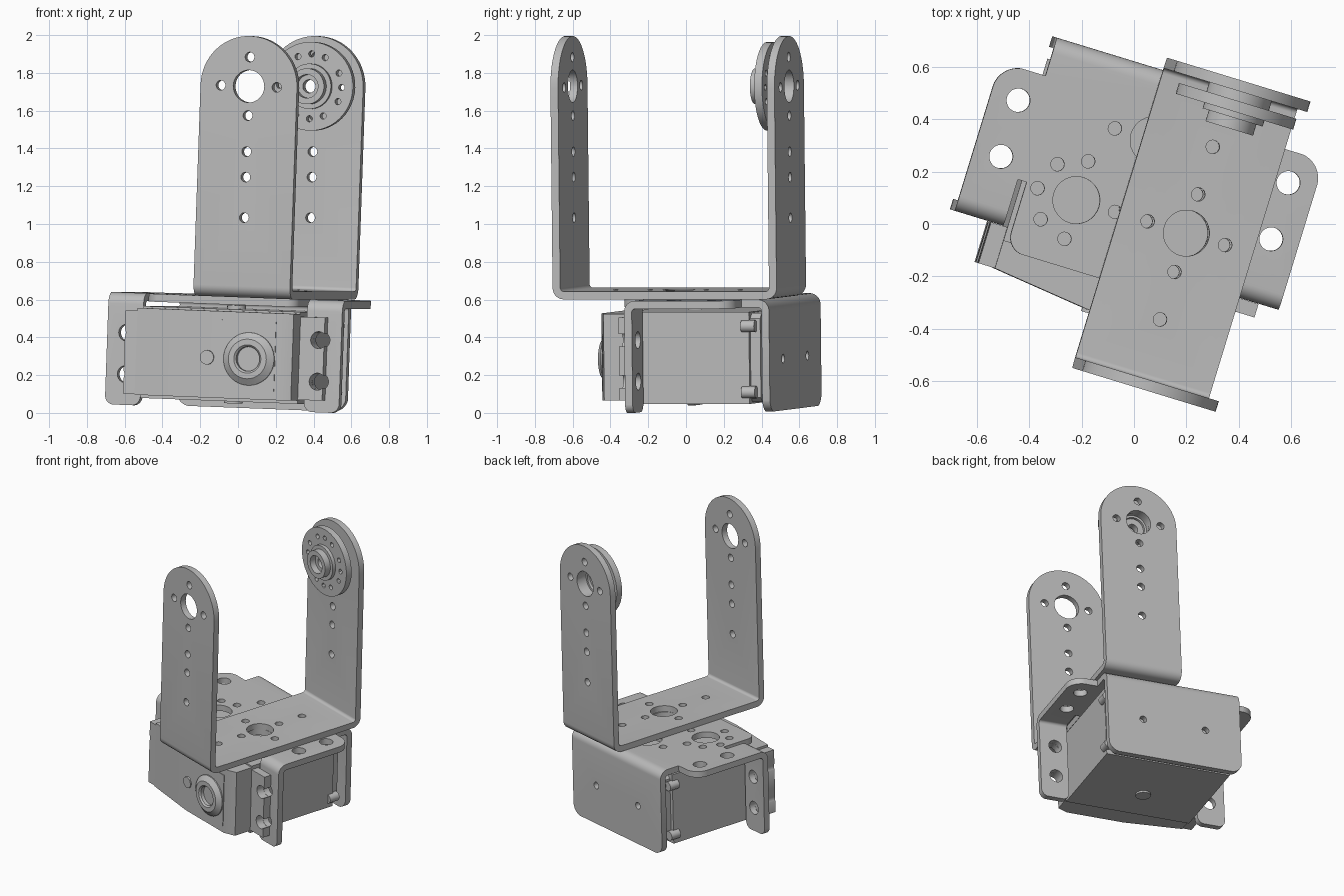
import bpy, bmesh, math
from mathutils import Matrix, Vector

if "Cube" in bpy.data.objects:
    bpy.data.objects.remove(bpy.data.objects["Cube"])

GREY = bpy.data.materials.new("light grey metal")
GREY.diffuse_color = (0.5, 0.5, 0.5, 1)
GREY.use_nodes = True
GREY.node_tree.nodes["Principled BSDF"].inputs["Base Color"].default_value = GREY.diffuse_color
AXES = {"yz": lambda p, q, d: (d, p, q), "xz": lambda p, q, d: (p, d, q), "xy": lambda p, q, d: (p, q, d)}
parts = []


def circle(cx, cy, r, n=32):
    return [(cx + r * math.cos(2 * math.pi * i / n), cy + r * math.sin(2 * math.pi * i / n)) for i in range(n)]


def rounded(corners, seg=8):
    """Polygon from (x, y[, radius]) right-angle-ish corners with arc fillets."""
    out, n = [], len(corners)
    for i, c in enumerate(corners):
        p = Vector(c[:2])
        r = c[2] if len(c) > 2 else 0
        if not r:
            out.append(tuple(p))
            continue
        a = (Vector(corners[i - 1][:2]) - p).normalized()
        b = (Vector(corners[(i + 1) % n][:2]) - p).normalized()
        for k in range(seg + 1):
            t = k / seg * math.pi / 2
            out.append(tuple(p + a * r * (1 - math.sin(t)) + b * r * (1 - math.cos(t))))
    return out


def finish(name, bm, keep=True):
    bmesh.ops.recalc_face_normals(bm, faces=bm.faces)
    me = bpy.data.meshes.new(name)
    bm.to_mesh(me)
    bm.free()
    me.materials.append(GREY)
    ob = bpy.data.objects.new(name, me)
    bpy.context.collection.objects.link(ob)
    if keep:
        parts.append(ob)
    return ob


def prism(name, plane, loops, a, b, keep=True):
    bm, f = bmesh.new(), AXES[plane]
    for pts in loops:
        lo = [bm.verts.new(f(p, q, a)) for p, q in pts]
        hi = [bm.verts.new(f(p, q, b)) for p, q in pts]
        bm.faces.new(lo)
        bm.faces.new(hi[::-1])
        for i in range(len(pts)):
            j = (i + 1) % len(pts)
            bm.faces.new((lo[i], lo[j], hi[j], hi[i]))
    return finish(name, bm, keep)


def lathe(name, loop, cx, cz, n=48):
    """Closed (radius, y) loop turned round a y-parallel axis."""
    bm = bmesh.new()
    rings = [[bm.verts.new((cx + r * math.cos(2 * math.pi * i / n), y, cz + r * math.sin(2 * math.pi * i / n)))
              for r, y in loop] for i in range(n)]
    m = len(loop)
    for i in range(n):
        A, B = rings[i], rings[(i + 1) % n]
        for k in range(m):
            bm.faces.new((A[k], A[(k + 1) % m], B[(k + 1) % m], B[k]))
    return finish(name, bm)


def boolean(ob, op, plane, loops, a, b):
    c = prism("cutter", plane, loops, a, b, keep=False)
    c.hide_render = True
    m = ob.modifiers.new("b", "BOOLEAN")
    m.operation, m.object, m.solver = op, c, "EXACT"
    bpy.context.view_layer.objects.active = ob
    bpy.ops.object.modifier_apply(modifier=m.name)
    bpy.data.objects.remove(c)


def cross(cx, cy, d=0.155, turn=0):
    return [circle(cx + d * math.cos(k * math.pi / 2 + turn), cy + d * math.sin(k * math.pi / 2 + turn), 0.026, 16)
            for k in range(4)]


# Upper U bracket: bent strip, rounded arm ends, hole patterns
UX, UY, AXIS = 0.222, 0.032, 1.743
T = 0.042
y0, y1, z0 = UY - 0.62, UY + 0.62, 0.624
prof = rounded([(y0, 2.1), (y0, z0, 0.06), (y1, z0, 0.06), (y1, 2.1), (y1 - T, 2.1),
                (y1 - T, z0 + T, 0.02), (y0 + T, z0 + T, 0.02), (y0 + T, 2.1)])
u = prism("upper_u_bracket", "yz", [prof], UX - 0.267, UX + 0.267)
top = AXIS + 0.266
boolean(u, "INTERSECT", "xz", [rounded([(UX - 0.3, 0.5), (UX + 0.3, 0.5), (UX + 0.3, AXIS - 0.1), (UX + 0.267, AXIS - 0.1),
                                        (UX + 0.267, top, 0.266), (UX - 0.267, top, 0.266),
                                        (UX - 0.267, AXIS - 0.1), (UX - 0.3, AXIS - 0.1)], 16)], -1, 1)
boolean(u, "DIFFERENCE", "xz", [circle(UX, AXIS, 0.086)] + cross(UX, AXIS)
        + [circle(UX, z, 0.026, 16) for z in (1.397, 1.262, 1.047)], -1, 1)
boolean(u, "DIFFERENCE", "xy", [circle(UX, UY, 0.088)] + cross(UX, UY)
        + [circle(UX, UY + s * 0.345, 0.026, 16) for s in (-1, 1)], 0.5, 0.8)

# Servo horn on the inside of the rear arm
horn = lathe("servo_horn", [(0.075, 0.573), (0.235, 0.573), (0.235, 0.53), (0.12, 0.53), (0.12, 0.507), (0.095, 0.507),
                            (0.095, 0.463), (0.062, 0.463), (0.062, 0.505), (0.035, 0.505), (0.035, 0.555),
                            (0.075, 0.555)], UX, AXIS)
boolean(horn, "DIFFERENCE", "xz", [circle(UX + 0.172 * math.cos(a), AXIS + 0.172 * math.sin(a), 0.017, 12)
        for a in (math.radians(90 * k + d) for k in range(4) for d in (-26, 0, 26))], 0.515, 0.58)
lathe("horn_spacer", [(0.09, 0.573), (0.125, 0.573), (0.125, 0.612), (0.09, 0.612)], UX, AXIS)

# Lower bracket: top plate with rear flap folded down
P0, P1, B = 0.58, 0.622, 0.027
main = prism("lower_bracket_plate", "yz", [rounded([(-0.23, P0), (0.56, P0, 0.02), (0.56, B), (0.602, B),
                                                    (0.602, P1, 0.06), (-0.23, P1)])], -0.468, 0.468)
boolean(main, "INTERSECT", "xy", [rounded([(-0.418, -0.231, 0.07), (0.418, -0.231, 0.07), (0.418, 0.45), (0.469, 0.45),
                                           (0.469, 0.7), (-0.469, 0.7), (-0.469, 0.45), (-0.418, 0.45)])], -0.1, 0.8)
boolean(main, "INTERSECT", "xz", [rounded([(-0.47, B - 0.001, 0.08), (0.47, B - 0.001, 0.08), (0.47, 0.8), (-0.47, 0.8)])], -1, 1)
holes = []
for cx, cy in ((-0.216, 0.03), (0.216, 0.03), (0, 0.335)):
    holes += [circle(cx, cy, 0.09)] + cross(cx, cy)[::1]
for s in (-1, 1):
    holes += [circle(s * 0.325, 0.03 + d, 0.026, 16) for d in (-0.11, 0.11)]
for h in holes[:5], holes[5:10], holes[10:15], holes[15:]:
    boolean(main, "DIFFERENCE", "xy", h, 0.5, 0.7)
boolean(main, "DIFFERENCE", "xz", [circle(s * 0.22, 0.30, 0.024, 16) for s in (-1, 1)], 0.5, 0.7)

# Side tabs of the lower bracket, each with a leg folded down
for s, side in ((-1, "left"), (1, "right")):
    tab = prism(side + "_tab_and_leg", "yz", [rounded([(-0.145, B), (-0.103, B), (-0.103, P0, 0.02), (0.45, P0),
                                                       (0.45, P1), (-0.145, P1, 0.06)])], s * 0.418, s * 0.648)
    boolean(tab, "INTERSECT", "xy", [rounded([(s * 0.66, -0.3), (s * 0.453, -0.3), (s * 0.453, 0.04), (s * 0.417, 0.04),
                                              (s * 0.417, 0.451), (s * 0.6485, 0.451, 0.1), (s * 0.6485, 0), (s * 0.66, 0)])], -0.1, 0.8)
    boolean(tab, "INTERSECT", "xz", [rounded([(s * 0.4, 0.3), (s * 0.453, 0.3), (s * 0.453, B - 0.001, 0.05),
                                              (s * 0.6485, B - 0.001, 0.05), (s * 0.6485, 0.8), (s * 0.4, 0.8)])], -1, 1)
    boolean(tab, "DIFFERENCE", "xy", [circle(s * 0.54, y, 0.045) for y in (0.105, 0.33)], 0.5, 0.7)
    boolean(tab, "DIFFERENCE", "xz", [circle(s * 0.54, z, 0.045) for z in (0.19, 0.41)], -0.3, 0)

# Servo: case, front gear cover, rear cover, mounting ears, bushing
prism("servo_case", "xy", [[(-0.435, 0.48), (0.435, 0.48), (0.435, -0.2), (-0.435, -0.2)]], 0.068, 0.555)
prism("servo_front_cover", "xy", [[(-0.435, -0.2), (0.435, -0.2), (0.435, -0.325), (0.36, -0.358), (-0.04, -0.358),
                                   (-0.38, -0.317), (-0.435, -0.31)]], 0.085, 0.545)
prism("servo_rear_cover", "xz", [[(-0.41, 0.1), (-0.38, 0.075), (0.38, 0.075), (0.41, 0.1), (0.41, 0.52),
                                  (0.38, 0.548), (-0.38, 0.548), (-0.41, 0.52)]], 0.48, 0.535)
for name, xa, xb, ya in (("left_servo_ear", -0.5, -0.43, -0.31), ("right_servo_ear", 0.43, 0.57, -0.2)):
    ear = prism(name, "xz", [[(xa, 0.09), (xb, 0.09), (xb, 0.53), (xa, 0.53)]], ya, -0.146)
    boolean(ear, "DIFFERENCE", "xz", [circle(math.copysign(0.54, xa), z, 0.045) for z in (0.19, 0.41)], -0.4, 0)
lathe("output_bushing", [(0.065, -0.35), (0.14, -0.35), (0.14, -0.37), (0.105, -0.395), (0.075, -0.395), (0.065, -0.385)],
      0.208, 0.298)
prism("front_locating_pin", "xz", [circle(-0.025, 0.298, 0.038, 24)], -0.37, -0.34)
prism("case_locating_pin", "xy", [circle(0.0, 0.06, 0.05, 24)], 0.055, 0.575)
# Raised cover panels and corner screws
prism("front_panel", "xz", [[(0.0, 0.13), (0.35, 0.13), (0.35, 0.5), (0.0, 0.5)]], -0.362, -0.35)
prism("rear_screws", "xz", [circle(sx * 0.43, z, 0.032, 16) for sx in (-1, 1) for z in (0.13, 0.48)], 0.44, 0.515)

# Turn and tilt the whole assembly, then seat it on the ground
M = Matrix.Rotation(math.radians(-17), 4, "Z") @ Matrix.Rotation(math.radians(2.1), 4, "Y") @ Matrix.Translation((-0.052, 0, 0))
for ob in parts:
    ob.data.transform(M)
vs = [v.co for ob in parts for v in ob.data.vertices]
lo = [min(v[i] for v in vs) for i in range(3)]
hi = [max(v[i] for v in vs) for i in range(3)]
shift = Matrix.Translation((-(lo[0] + hi[0]) / 2, -(lo[1] + hi[1]) / 2, -lo[2]))
for ob in parts:
    ob.data.transform(shift)
    ob.select_set(True)
bpy.context.view_layer.objects.active = parts[0]
bpy.ops.object.shade_smooth_by_angle(angle=math.radians(30))
